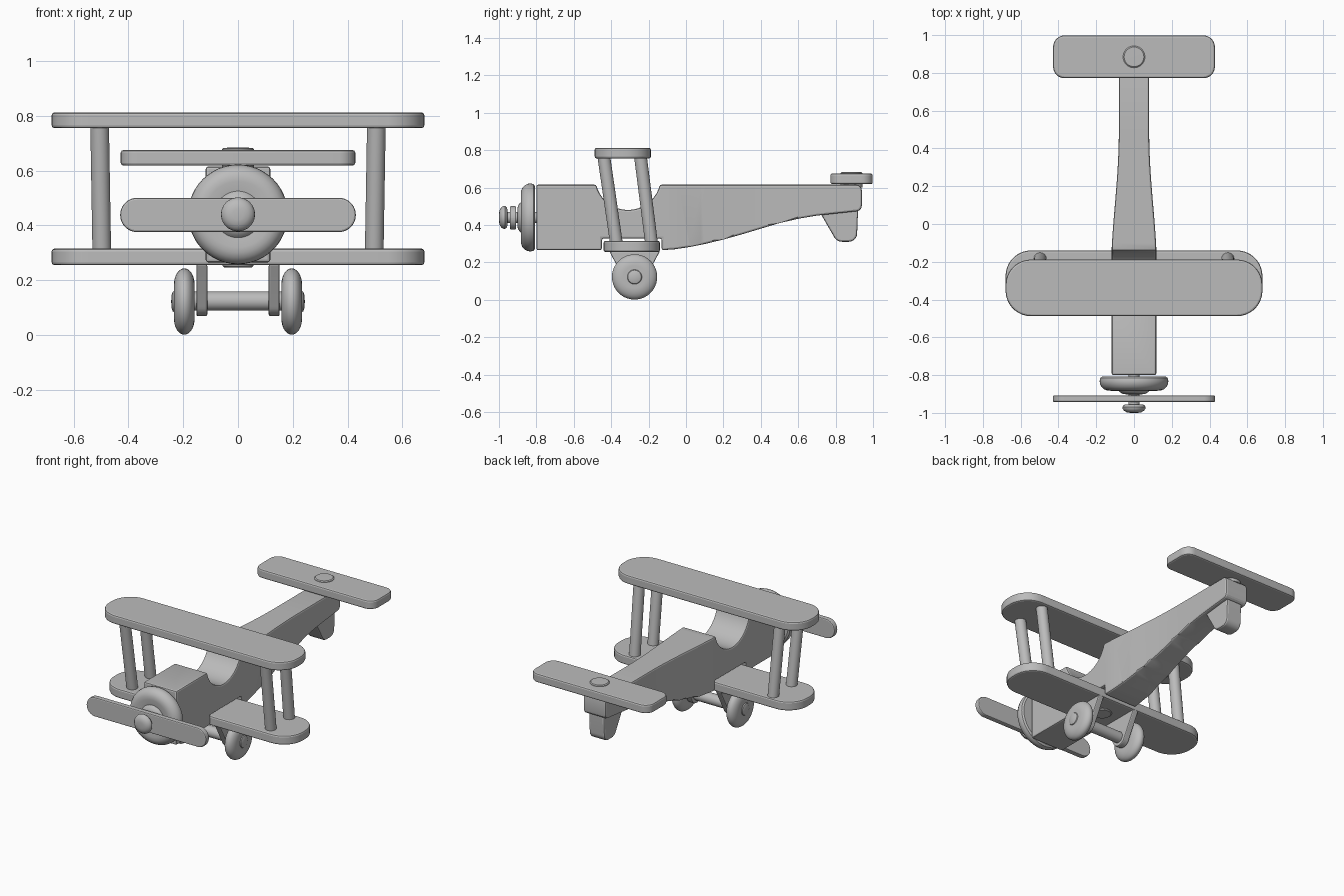
import bpy, bmesh, math
from mathutils import Vector

if "Cube" in bpy.data.objects:
    bpy.data.objects.remove(bpy.data.objects["Cube"])

wood = bpy.data.materials.new("plain grey")
wood.diffuse_color = (0.5, 0.5, 0.5, 1)
wood.use_nodes = True
wood.node_tree.nodes["Principled BSDF"].inputs["Base Color"].default_value = wood.diffuse_color


def finish(name, bm, angle):
    bmesh.ops.recalc_face_normals(bm, faces=bm.faces)
    me = bpy.data.meshes.new(name)
    bm.to_mesh(me)
    bm.free()
    me.materials.append(wood)
    ob = bpy.data.objects.new(name, me)
    bpy.context.collection.objects.link(ob)
    bpy.ops.object.select_all(action='DESELECT')
    ob.select_set(True)
    bpy.context.view_layer.objects.active = ob
    bpy.ops.object.shade_smooth_by_angle(angle=math.radians(angle))
    return ob


def place(axis, u, v, w):
    """Profile coordinates u, v with w along the axis."""
    return Vector({'x': (w, u, v), 'y': (u, w, v), 'z': (u, v, w)}[axis])


def bevel_edges(bm, width):
    bmesh.ops.recalc_face_normals(bm, faces=bm.faces)
    sharp = [e for e in bm.edges if e.calc_face_angle(0) > math.radians(35)]
    bmesh.ops.bevel(bm, geom=sharp, offset=width, segments=2, profile=0.5,
                    affect='EDGES', clamp_overlap=True)


def prism(axis, pts, a, b):
    bm = bmesh.new()
    low = [bm.verts.new(place(axis, u, v, a)) for u, v in pts]
    high = [bm.verts.new(place(axis, u, v, b)) for u, v in pts]
    n = len(pts)
    bm.faces.new(low)
    bm.faces.new(high[::-1])
    for i in range(n):
        j = (i + 1) % n
        bm.faces.new((low[i], low[j], high[j], high[i]))
    return bm


def plate(name, axis, pts, a, b, width=0.01):
    bm = prism(axis, pts, a, b)
    bevel_edges(bm, width)
    return finish(name, bm, 20)


def arc(cx, cy, r, a0, a1, n):
    return [(cx + r * math.cos(math.radians(a0 + (a1 - a0) * i / n)),
             cy + r * math.sin(math.radians(a0 + (a1 - a0) * i / n)))
            for i in range(n + 1)]


def rounded(cx, cy, hw, hh, r, n=9):
    pts = []
    for k, (sx, sy) in enumerate([(1, 1), (-1, 1), (-1, -1), (1, -1)]):
        pts += arc(cx + sx * (hw - r), cy + sy * (hh - r), r, 90 * k, 90 * k + 90, n)
    return pts


def lathe(name, axis, centre, profile, n=40):
    """Revolve (radius, distance) points around an axis through centre."""
    bm = bmesh.new()
    rings = []
    for r, w in profile:
        if r == 0:
            rings.append([bm.verts.new(Vector(centre) + place(axis, 0, 0, w))] * n)
        else:
            rings.append([bm.verts.new(Vector(centre) + place(
                axis, r * math.cos(2 * math.pi * i / n),
                r * math.sin(2 * math.pi * i / n), w)) for i in range(n)])
    for p, q in zip(rings, rings[1:]):
        for i in range(n):
            j = (i + 1) % n
            bm.faces.new(list(dict.fromkeys((p[i], p[j], q[j], q[i]))))
    return finish(name, bm, 33)


def rod(name, p, q, r, n=28):
    bm = bmesh.new()
    p, q = Vector(p), Vector(q)
    bmesh.ops.create_cone(bm, cap_ends=True, segments=n, radius1=r, radius2=r,
                          depth=(q - p).length)
    rot = Vector((0, 0, 1)).rotation_difference(q - p).to_matrix()
    for v in bm.verts:
        v.co = rot @ v.co + (p + q) / 2
    return finish(name, bm, 33)


# Fuselage: side profile with cockpit scoop, wing notch and curved belly
profile = [(-0.80, 0.265), (-0.45, 0.265), (-0.45, 0.328), (-0.13, 0.328),
           (-0.13, 0.265), (-0.06, 0.27), (0.02, 0.282), (0.1, 0.298),
           (0.2, 0.322), (0.3, 0.35), (0.4, 0.38), (0.5, 0.41), (0.6, 0.433),
           (0.7, 0.45), (0.8, 0.461)]
profile += arc(0.91, 0.503, 0.03, -85, 0, 4)
profile += arc(0.91, 0.585, 0.03, 0, 90, 4)
profile += arc(-0.31, 0.655, 0.175, -13.2, -166.8, 18)
profile += [(-0.80, 0.615)]
body = prism('x', profile, -0.118, 0.118)
for y in [-0.1 + 0.06 * i for i in range(11)]:
    bmesh.ops.bisect_plane(body, geom=body.verts[:] + body.edges[:] + body.faces[:],
                           plane_co=(0, y, 0), plane_no=(0, 1, 0))
for v in body.verts:
    t = min(max((v.co.y + 0.14) / 0.64, 0), 1)
    v.co.x *= 1 - 0.32 * math.sin(t * math.pi / 2) ** 1.4
bevel_edges(body, 0.01)
finish("fuselage", body, 20)

# Wings and tail plane
plate("lower_wing", 'z', rounded(0, -0.29, 0.68, 0.15, 0.135), 0.255, 0.315)
plate("upper_wing", 'z', rounded(0, -0.338, 0.68, 0.15, 0.135), 0.755, 0.812)
plate("tail_plane", 'z', rounded(0, 0.885, 0.428, 0.113, 0.06), 0.618, 0.675)

# Dowel plugs on tail plane and beneath lower wing
lathe("tail_plug", 'z', (0, 0.885, 0),
      [(0, 0.6), (0.058, 0.6), (0.058, 0.678), (0.052, 0.683), (0, 0.684)])
lathe("wing_plug", 'z', (0, -0.29, 0),
      [(0, 0.3), (0.056, 0.3), (0.056, 0.252), (0.05, 0.247), (0, 0.246)])

# Tail skid
skid = [(0.72, 0.46)] + arc(0.835, 0.36, 0.05, 205, 270, 6) \
    + arc(0.87, 0.355, 0.045, 270, 360, 6) + [(0.92, 0.48), (0.72, 0.48)]
plate("tail_skid", 'x', skid, -0.055, 0.055)

# Nose disc, propeller, shaft and spinner
nose = (0, 0, 0.44)
lathe("nose_disc", 'y', nose,
      [(0, -0.808), (0.168, -0.808), (0.178, -0.815), (0.182, -0.83), (0.18, -0.846),
       (0.172, -0.862), (0.158, -0.875), (0.14, -0.882), (0.12, -0.883), (0.085, -0.878),
       (0.075, -0.89), (0.06, -0.899), (0.04, -0.902), (0, -0.902)], 48)
rod("propeller_shaft", (0, -0.97, 0.44), (0, -0.78, 0.44), 0.03)
plate("propeller", 'y', rounded(0, 0.438, 0.43, 0.0625, 0.062), -0.942, -0.908, 0.007)
lathe("spinner", 'y', nose,
      [(0, -0.955), (0.045, -0.955), (0.056, -0.96), (0.062, -0.969), (0.06, -0.979),
       (0.052, -0.989), (0.038, -0.997), (0.02, -1.0), (0, -1.0)])

# Wing struts, wheel brackets and wheels on both sides
tyre = [(0, -0.036)] + [(0.06 + 0.061 * math.cos(math.radians(a)),
                         0.038 * math.sin(math.radians(a)))
                        for a in range(-90, 91, 10)] + [(0, 0.036)]
bracket = [(-0.41, 0.258)] + arc(-0.275, 0.125, 0.056, 200, 340, 12) + [(-0.14, 0.258)]
for side, s in (("left", -1), ("right", 1)):
    rod(f"front_strut_{side}", (s * 0.497, -0.372, 0.3), (s * 0.505, -0.44, 0.77), 0.034)
    rod(f"rear_strut_{side}", (s * 0.497, -0.184, 0.3), (s * 0.505, -0.244, 0.77), 0.034)
    plate(f"wheel_bracket_{side}", 'x', bracket, s * 0.112, s * 0.152, 0.006)
    centre = (s * 0.196, -0.275, 0.122)
    lathe(f"wheel_{side}", 'x', centre, tyre)
    lathe(f"hub_cap_{side}", 'x', centre,
          [(0, 0), (0.04, 0), (0.04, s * 0.036), (0.036, s * 0.042),
           (0.025, s * 0.046), (0, s * 0.048)])

# Axle
rod("axle", (-0.2, -0.275, 0.124), (0.2, -0.275, 0.124), 0.035)
